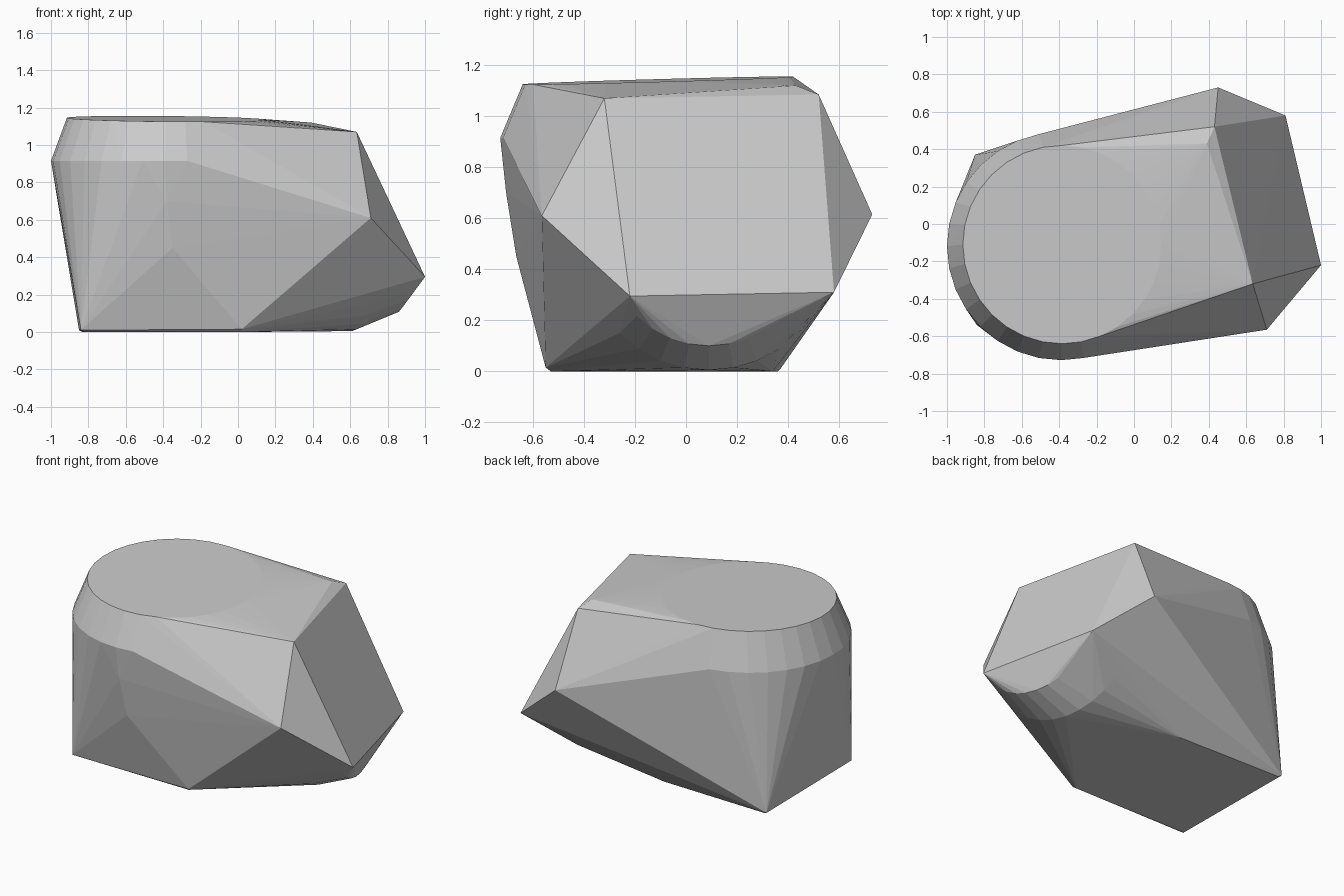
import bpy, bmesh, math

if "Cube" in bpy.data.objects:
    bpy.data.objects.remove(bpy.data.objects["Cube"])

grey = bpy.data.materials.new("light_grey")
grey.diffuse_color = (0.6, 0.6, 0.6, 1)
grey.use_nodes = True
grey.node_tree.nodes["Principled BSDF"].inputs["Base Color"].default_value = grey.diffuse_color

pts = []

# Rounded left end: upper rim and wider shoulder ring
def level_ring(cx, cy, r, height, n=32):
    for i in range(n):
        a = 2 * math.pi * i / n
        x, y = cx + r * math.cos(a), cy + r * math.sin(a)
        pts.append((x, y, height(x, y)))

level_ring(-0.385, -0.11, 0.53, lambda x, y: 1.14 + 0.028 * (y + 0.11) - 0.01 * (x + 0.385))
level_ring(-0.39, -0.118, 0.61, lambda x, y: 0.915)

# Rounded lower right: upright rings, only their lower arcs
def upright_ring(cx, r, top, n=32):
    for i in range(n):
        a = 2 * math.pi * i / n
        y, z = 0.09 + r * math.cos(a), 0.5 + r * math.sin(a)
        if z < top:
            pts.append((cx - 0.25 * (y - 0.09), y, z))

upright_ring(0.61, 0.495, 0.4)
upright_ring(0.84, 0.40, 0.22)

# Right-hand block corners
pts += [(0.635, -0.32, 1.07), (0.43, 0.52, 1.085), (0.71, -0.565, 0.61),
        (1.0, -0.22, 0.295), (0.81, 0.58, 0.31), (0.45, 0.73, 0.615),
        (0.39, 0.43, 1.12)]
# Base corners and slight bulge of the front wall
pts += [(-0.84, -0.54, 0.01), (-0.82, -0.51, 0), (-0.85, 0.37, 0.01), (-0.83, 0.36, 0),
        (0.02, -0.55, 0.015), (0.01, -0.53, 0), (-0.08, 0.34, 0),
        (-0.38, -0.705, 0.70), (-0.35, -0.665, 0.45)]

# Wrap the points into one solid
bm = bmesh.new()
for p in pts:
    bm.verts.new(p)
res = bmesh.ops.convex_hull(bm, input=bm.verts[:])
junk = {g for g in res["geom_interior"] + res["geom_unused"]
        if isinstance(g, bmesh.types.BMVert)}
bmesh.ops.delete(bm, geom=list(junk), context='VERTS')
bmesh.ops.recalc_face_normals(bm, faces=bm.faces[:])
me = bpy.data.meshes.new("faceted_body")
bm.to_mesh(me)
bm.free()
me.materials.append(grey)
bpy.context.collection.objects.link(bpy.data.objects.new("faceted_body", me))
